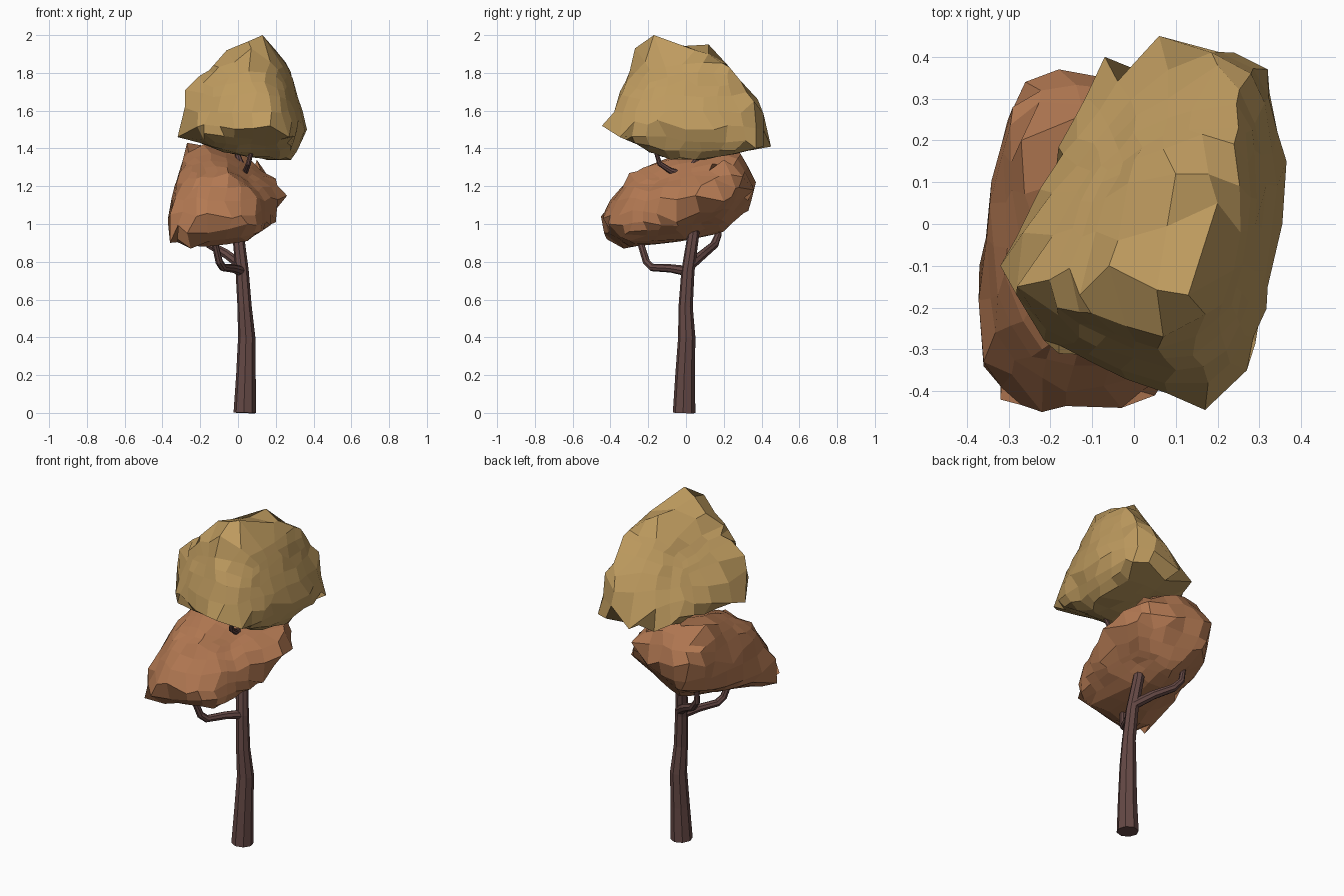
import bpy, bmesh, random
from mathutils import Vector, noise
from mathutils.bvhtree import BVHTree

random.seed(4)


def material(name, rgb):
    m = bpy.data.materials.new(name)
    m.diffuse_color = (*rgb, 1)
    return m


BARK = material("bark", (0.13, 0.066, 0.06))
RUST = material("rust_leaves", (0.45, 0.19, 0.085))
GOLD = material("gold_leaves", (0.52, 0.33, 0.115))


def limb(name, pts):
    """Eight-sided tapered tube through (x, y, z, radius) points."""
    cu = bpy.data.curves.new(name, 'CURVE')
    cu.dimensions = '3D'
    cu.bevel_depth = 1
    cu.bevel_resolution = 2
    cu.use_fill_caps = True
    sp = cu.splines.new('POLY')
    sp.use_smooth = False
    sp.points.add(len(pts) - 1)
    for p, (x, y, z, r) in zip(sp.points, pts):
        p.co = (x, y, z, 1)
        p.radius = r
    cu.materials.append(BARK)
    ob = bpy.data.objects.new(name, cu)
    bpy.context.collection.objects.link(ob)
    bpy.ops.object.select_all(action='DESELECT')
    ob.select_set(True)
    bpy.context.view_layer.objects.active = ob
    bpy.ops.object.convert(target='MESH')


def foliage(name, corners, centre, size, mat):
    """Faceted clump: a quad sphere wrapped on the hull of its corners."""
    hull = bmesh.new()
    for c in corners:
        hull.verts.new(c)
    bmesh.ops.convex_hull(hull, input=hull.verts[:])
    tree = BVHTree.FromBMesh(hull)
    bm = bmesh.new()
    bmesh.ops.create_cube(bm, size=2)
    bmesh.ops.subdivide_edges(bm, edges=bm.edges[:], cuts=5, use_grid_fill=True)
    centre, size = Vector(centre), Vector(size)
    for v in bm.verts:
        d = v.co.normalized() + Vector([random.uniform(-.05, .05) for _ in range(3)])
        d = (d * size).normalized()
        hit = tree.ray_cast(centre, d)[0]
        v.co = hit + d * (noise.noise(hit * 6) * 0.02 + random.uniform(-.004, .006))
    # Keep the sharp corners by snapping the nearest vertex onto each
    free = set(bm.verts)
    for c in map(Vector, corners):
        near = min(free, key=lambda v: (v.co - c).length)
        if (near.co - c).length < .075:
            near.co = c
            free.remove(near)
    me = bpy.data.meshes.new(name)
    bm.to_mesh(me)
    bm.free()
    hull.free()
    me.materials.append(mat)
    bpy.context.collection.objects.link(bpy.data.objects.new(name, me))


# Trunk and branches
limb("trunk", [(.036, -.01, 0, .06), (.042, -.005, .2, .052), (.046, .004, .4, .046),
               (.035, -.002, .56, .038), (.022, .01, .75, .035), (.0, .04, .95, .031),
               (.01, .02, 1.15, .024), (.03, 0, 1.28, .02), (.0, .08, 1.36, .015),
               (-.02, .12, 1.5, .01)])
limb("front_branch", [(.02, .01, .75, .028), (-.03, -.08, .765, .022),
                      (-.08, -.18, .77, .021), (-.1, -.21, .8, .02),
                      (-.13, -.25, .93, .017), (-.15, -.27, 1.0, .012)])
limb("back_branch", [(.02, .02, .78, .028), (-.06, .09, .84, .025),
                     (-.15, .15, .89, .022), (-.19, .17, .94, .018), (-.2, .18, 1.03, .012)])
limb("upper_branch", [(.03, 0, 1.26, .018), (.04, -.08, 1.28, .016),
                      (.055, -.14, 1.32, .014), (.08, -.17, 1.42, .01)])

# Lower foliage
foliage("lower_foliage", [
    (-.22, .2, 1.46), (-.27, .2, 1.43), (-.1, .2, 1.42), (-.05, .29, 1.37),
    (.1, .2, 1.34), (.2, .15, 1.24), (.15, .3, 1.25), (.26, .05, 1.15),
    (.2, -.05, 1.01), (.22, .2, 1.12), (.12, -.3, .96), (-.18, .37, 1.22),
    (-.26, .34, 1.25), (-.29, .28, 1.3), (-.2, .33, 1.07), (0, .36, 1.18),
    (-.1, .2, .96), (-.29, .24, 1.06), (-.345, .05, 1.16), (-.37, -.1, 1.0),
    (-.36, -.34, .9), (-.36, -.33, 1.05), (-.32, -.42, .92), (-.22, -.45, 1.04),
    (-.03, -.44, 1.03), (.05, -.41, 1.0), (-.25, -.33, .87), (.05, -.3, .91),
    (0, 0, .92), (-.22, -.3, 1.24), (-.05, -.3, 1.27), (.1, -.3, 1.14), (-.31, -.12, 1.27)],
    (-.06, -.04, 1.13), (.3, .4, .27), RUST)

# Upper foliage
foliage("upper_foliage", [
    (.13, -.17, 2.0), (.2, -.12, 1.95), (.07, -.27, 1.93), (-.06, -.1, 1.92),
    (.1, .12, 1.95), (.2, .05, 1.92), (.25, .23, 1.83), (.28, .36, 1.65),
    (.32, .37, 1.4), (.24, .41, 1.41), (.06, .45, 1.41), (-.07, .4, 1.41),
    (.2, .38, 1.66), (-.19, .1, 1.43), (-.32, -.1, 1.46), (-.32, -.1, 1.58),
    (-.28, -.15, 1.71), (-.3, -.22, 1.48), (-.18, -.31, 1.48), (-.13, -.17, 1.84),
    (.17, -.445, 1.52), (.22, -.41, 1.49), (.27, -.35, 1.46), (.365, .15, 1.5),
    (.355, 0, 1.5), (.32, -.15, 1.55), (.29, 0, 1.77), (.22, -.08, 1.34),
    (.28, .05, 1.34), (.15, .1, 1.34), (0, -.15, 1.37), (.1, -.35, 1.7)],
    (.07, -.02, 1.6), (.35, .42, .33), GOLD)
